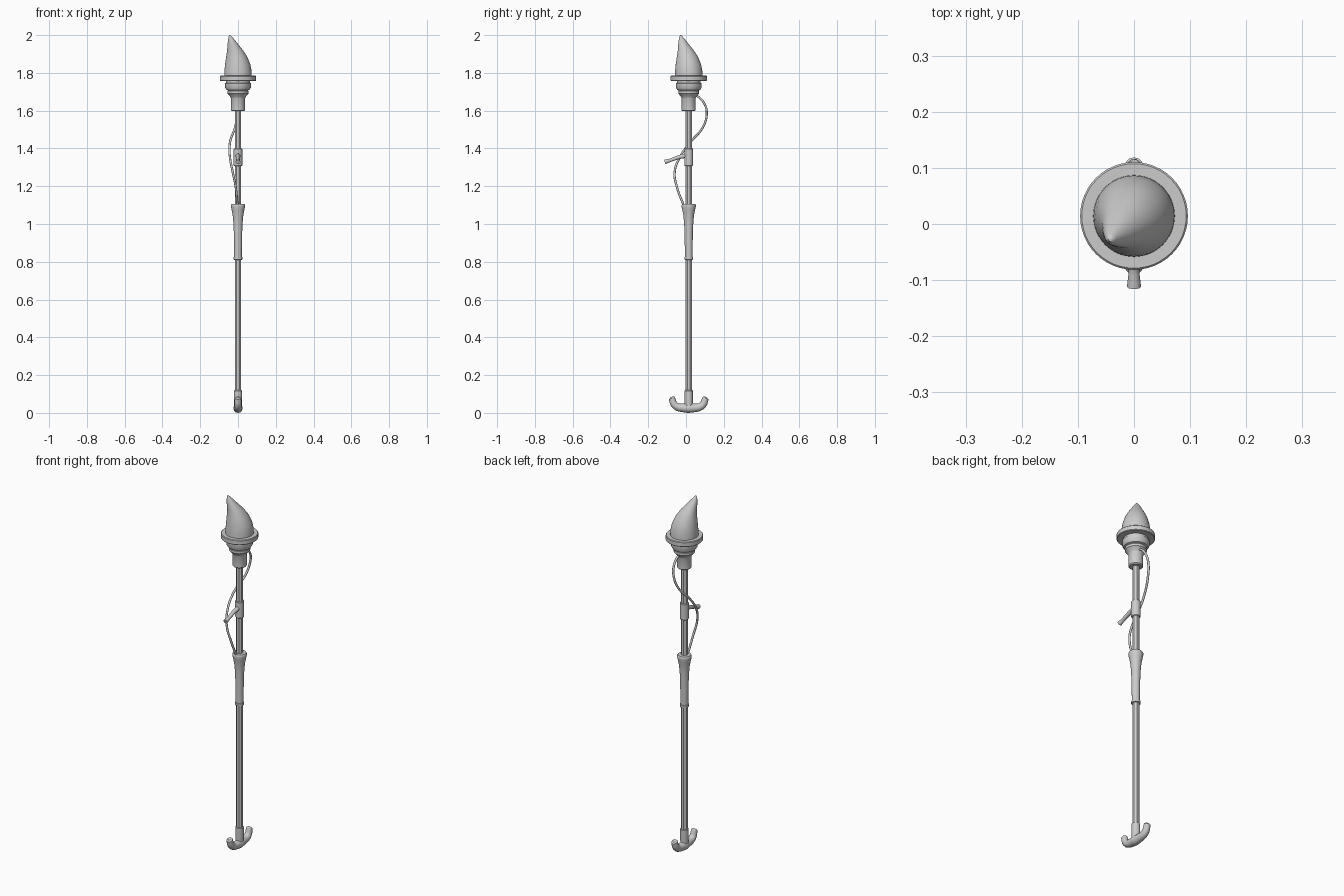
import bpy, bmesh, math
from mathutils import Vector

if "Cube" in bpy.data.objects:
    bpy.data.objects.remove(bpy.data.objects["Cube"])

AX = 0.0143  # y position of the pole axis


def finish(ob, angle=35):
    bpy.ops.object.select_all(action='DESELECT')
    ob.select_set(True)
    bpy.context.view_layer.objects.active = ob
    bpy.ops.object.shade_smooth_by_angle(angle=math.radians(angle))
    return ob


def loft(name, rings, sides=32, phase=0.0, angle=35):
    """Stack of circles: (radius, z, x offset, y offset), capped at both ends."""
    bm = bmesh.new()
    loops = []
    for r, z, dx, dy in rings:
        loops.append([bm.verts.new((dx + r * math.cos(phase + math.tau * i / sides),
                                    AX + dy + r * math.sin(phase + math.tau * i / sides), z))
                      for i in range(sides)])
    for a, b in zip(loops, loops[1:]):
        for i in range(sides):
            j = (i + 1) % sides
            bm.faces.new((a[i], a[j], b[j], b[i]))
    bm.faces.new(loops[0][::-1])
    bm.faces.new(loops[-1])
    me = bpy.data.meshes.new(name)
    bm.to_mesh(me)
    bm.free()
    ob = bpy.data.objects.new(name, me)
    bpy.context.collection.objects.link(ob)
    return finish(ob, angle)


def lathe(name, profile, **kw):
    return loft(name, [(r, z, 0, 0) for r, z in profile], **kw)


def tube(name, points, depth, radii=None, res=3):
    """Smooth round tube through points, with optional radius per point."""
    cu = bpy.data.curves.new(name, 'CURVE')
    cu.dimensions = '3D'
    cu.bevel_depth, cu.bevel_resolution, cu.use_fill_caps = depth, res, True
    cu.resolution_u = 8
    sp = cu.splines.new('BEZIER')
    sp.bezier_points.add(len(points) - 1)
    for i, (bp, p) in enumerate(zip(sp.bezier_points, points)):
        bp.co = p
        bp.handle_left_type = bp.handle_right_type = 'AUTO'
        bp.radius = radii[i] if radii else 1
    ob = bpy.data.objects.new(name, cu)
    bpy.context.collection.objects.link(ob)
    bpy.ops.object.select_all(action='DESELECT')
    ob.select_set(True)
    bpy.context.view_layer.objects.active = ob
    bpy.ops.object.convert(target='MESH')
    return finish(bpy.context.object, 50)


# Curved flame leaning towards front left
keys = [(.073, 1.78, 0), (.072, 1.81, 0), (.067, 1.845, .002), (.056, 1.885, .008),
        (.042, 1.92, .018), (.029, 1.95, .031), (.0175, 1.975, .041),
        (.009, 1.991, .047), (.003, 2.0, .049)]
loft("flame", [(r, z, -d * .86, -d * .86) for r, z, d in keys], angle=60)

# Burner head: wide collar, stepped cup and neck
lathe("collar", [(.066, 1.757), (.093, 1.757), (.096, 1.76), (.096, 1.782), (.093, 1.785), (.066, 1.785)], sides=48)
lathe("cup", [(.05, 1.705), (.061, 1.71), (.068, 1.722), (.068, 1.745), (.063, 1.747), (.063, 1.765)])
lathe("neck", [(.032, 1.597), (.037, 1.602), (.037, 1.665), (.04, 1.672), (.05, 1.685),
               (.055, 1.69), (.055, 1.703), (.05, 1.71)])

# Faceted pole
lathe("pole", [(.0185, .09), (.0185, 1.61)], sides=8, phase=math.pi / 8)

# Flared grip with end ring
lathe("grip", [(.02, .81), (.0205, .86), (.022, .95), (.024, 1.0), (.028, 1.045), (.034, 1.075),
               (.0375, 1.092), (.0375, 1.1), (.034, 1.106), (.018, 1.107)])
lathe("grip_ring", [(.018, .81), (.0235, .812), (.0235, .824), (.018, .826)])

# Sliding valve clamp with lever
lathe("valve_clamp", [(.021, 1.308), (.0235, 1.311), (.0235, 1.397), (.021, 1.4)], sides=16)
tube("valve_lever", [(0, 0, 1.362), (0, -.04, 1.353), (0, -.085, 1.337), (0, -.112, 1.328)],
     .011, [1.15, 1, .85, 1.15])

# Gas hose looping from neck to grip
tube("hose", [(.005, .035, 1.685), (.008, .062, 1.675), (.008, .098, 1.635), (0, .11, 1.585),
              (-.016, .088, 1.51), (-.042, .025, 1.435), (-.043, -.032, 1.355),
              (-.028, -.06, 1.275), (-.012, -.048, 1.195), (-.003, -.015, 1.105)], .006)

# Foot: socket and two mirrored upturned horns
lathe("foot_socket", [(.02, .03), (.022, .06), (.022, .117), (.019, .12)], sides=24)
half = [(.097, .084, .35), (.094, .079, .75), (.09, .067, .8), (.082, .048, .85), (.062, .033, .9), (.03, .028, 1.0)]
path = [(-y, z, r) for y, z, r in half] + [(0, .027, 1.12)] + [(y, z, r) for y, z, r in half[::-1]]
horns = tube("foot_hook", [(0, AX + y * .95, z) for y, z, r in path], .022, [r for y, z, r in path], 4)
low = min(v.co.z for v in horns.data.vertices)
for v in horns.data.vertices:
    v.co.z -= low * max(0, 1 - v.co.z / .1)
